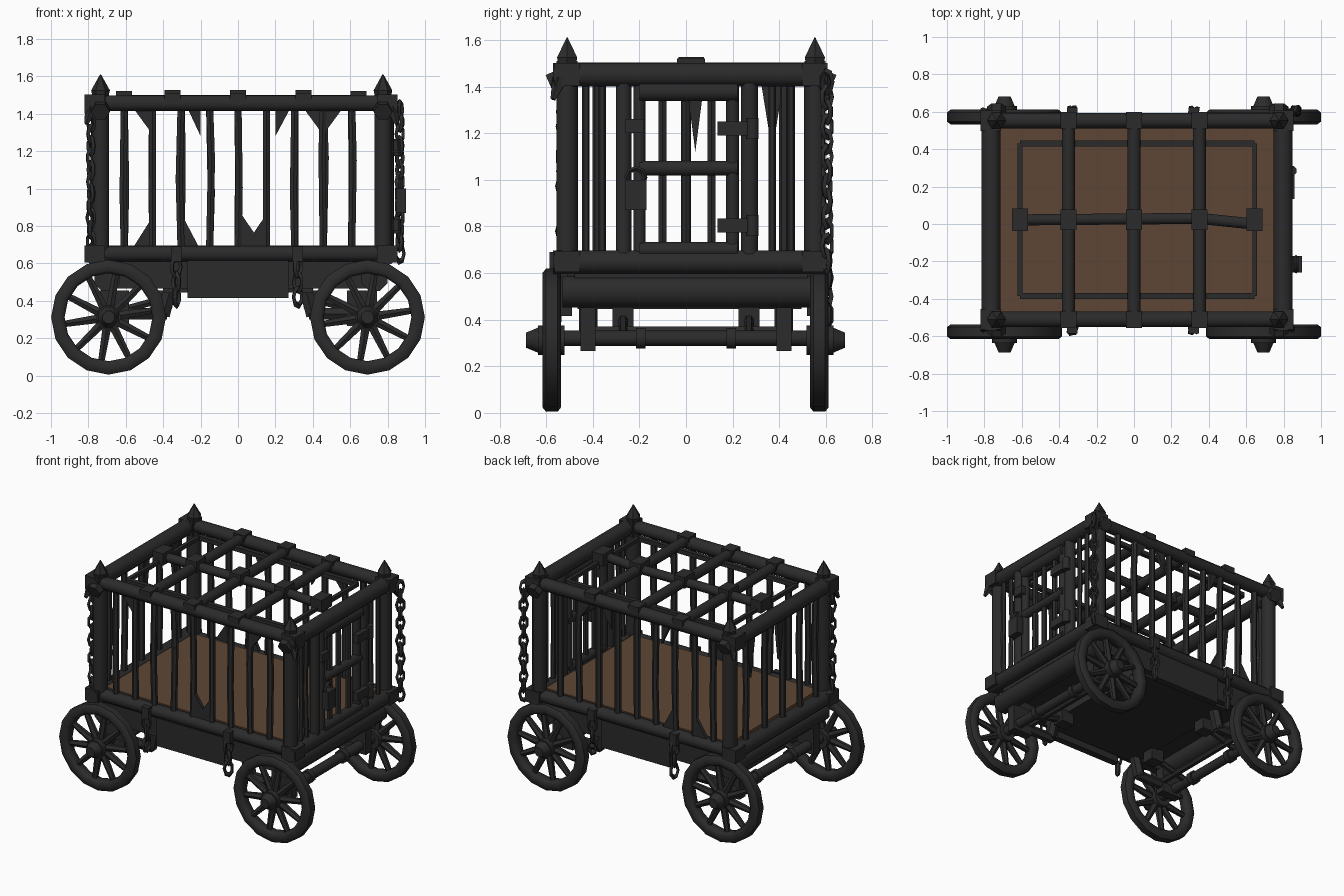
import bpy, bmesh, math, random
from mathutils import Matrix, Vector

random.seed(4)
if "Cube" in bpy.data.objects:
    bpy.data.objects.remove(bpy.data.objects["Cube"])


def material(name, rgb):
    m = bpy.data.materials.new(name)
    m.use_nodes = True
    m.diffuse_color = (*rgb, 1)
    m.node_tree.nodes["Principled BSDF"].inputs["Base Color"].default_value = (*rgb, 1)
    return m


IRON = material("dark iron", (0.024, 0.024, 0.024))
WOOD = material("brown planks", (0.112, 0.062, 0.036))


def rod(bm, a, b, r, sides=8, r2=None):
    a, b = Vector(a), Vector(b)
    d = b - a
    m = (Matrix.Translation((a + b) / 2) @ d.to_track_quat('Z', 'Y').to_matrix().to_4x4()
         @ Matrix.Rotation(math.pi / sides, 4, 'Z'))
    bmesh.ops.create_cone(bm, cap_ends=True, segments=sides, radius1=r,
                          radius2=r if r2 is None else r2, depth=d.length, matrix=m)


def box(bm, c, s):
    bmesh.ops.create_cube(bm, size=1, matrix=Matrix.Translation(c) @ Matrix.Diagonal((*s, 1)))


def ring(bm, profile, n, m):
    # closed (radius, height) profile swept round the local z axis
    loops = []
    for i in range(n):
        a = 2 * math.pi * i / n
        loops.append([bm.verts.new(m @ Vector((r * math.cos(a), r * math.sin(a), h)))
                      for r, h in profile])
    k = len(profile)
    for i in range(n):
        p, q = loops[i], loops[(i + 1) % n]
        for j in range(k):
            bm.faces.new((p[j], q[j], q[(j + 1) % k], p[(j + 1) % k]))


def wedge(bm, tri, offset):
    # triangular plate extruded by an offset
    o = Vector(offset) / 2
    lo = [bm.verts.new(Vector(p) - o) for p in tri]
    hi = [bm.verts.new(Vector(p) + o) for p in tri]
    bm.faces.new(lo)
    bm.faces.new(hi)
    for i in range(3):
        j = (i + 1) % 3
        bm.faces.new((lo[i], lo[j], hi[j], hi[i]))


def finish(name, bm, mat=IRON):
    bmesh.ops.recalc_face_normals(bm, faces=bm.faces)
    me = bpy.data.meshes.new(name)
    bm.to_mesh(me)
    bm.free()
    for p in me.polygons:
        p.use_smooth = True
    me.set_sharp_from_angle(angle=math.radians(50))
    me.materials.append(mat)
    ob = bpy.data.objects.new(name, me)
    bpy.context.scene.collection.objects.link(ob)


def chain(bm, top, count, step, r):
    for i in range(count):
        m = (Matrix.Translation(Vector(top) - Vector((0, 0, step * i)))
             @ Matrix.Rotation(math.radians(45 + 90 * i + random.uniform(-20, 20)), 4, 'Z')
             @ Matrix.Rotation(math.pi / 2, 4, 'X') @ Matrix.Diagonal((0.75, 1.3, 1, 1)))
        t = r * 0.4
        ring(bm, [(r + t, 0), (r, t), (r - t, 0), (r, -t)], 7, m)


XS, YS = (-0.735, 0.775), (-0.51, 0.553)
RAIL_XS = (-0.765, 0.797)
BOTTOM, TOP = 0.652, 1.456

# Wheels with spokes and hubs
for side, y in (("front", -0.576), ("back", 0.572)):
    out = math.copysign(1, y)
    for end, x in (("right", -0.692), ("left", 0.692)):
        bm = bmesh.new()
        c = Vector((x, y, 0.312))
        turn = Matrix.Translation(c) @ Matrix.Rotation(math.pi / 2, 4, 'X')
        ring(bm, [(0.307, -0.025), (0.307, 0.025), (0.288, 0.04), (0.25, 0.04),
                  (0.235, 0.025), (0.235, -0.025), (0.25, -0.04), (0.288, -0.04)], 16, turn)
        for i in range(10):
            a = math.tau * i / 10 + 0.15
            d = Vector((math.cos(a), 0, math.sin(a)))
            rod(bm, c + d * 0.04, c + d * 0.25, 0.027, 6, 0.019)
        rod(bm, c - Vector((0, 0.055 * out, 0)), c + Vector((0, 0.06 * out, 0)), 0.066, 10)
        rod(bm, c + Vector((0, 0.06 * out, 0)), c + Vector((0, 0.11 * out, 0)), 0.058, 8, 0.035)
        finish(f"{side}_{end}_wheel", bm)

# Axles, axle blocks and struts
for end, s in (("right", -1), ("left", 1)):
    bm = bmesh.new()
    x = s * 0.692
    rod(bm, (x, -0.56, 0.32), (x, 0.56, 0.32), 0.036)
    rod(bm, (x - s * 0.1, -0.42, 0.35), (x - s * 0.1, 0.42, 0.35), 0.024, 6)
    for y in (-0.42, 0.42):
        box(bm, (x - s * 0.03, y, 0.36), (0.16, 0.065, 0.19))
        rod(bm, (x, y, 0.33), (s * 0.38, y, 0.33), 0.035, 6)
        rod(bm, (s * 0.4, y, 0.32), (s * 0.36, y, 0.47), 0.04, 6)
    for y in (-0.27, 0.27):
        box(bm, (s * 0.4, y, 0.41), (0.1, 0.09, 0.09))
        rod(bm, (x, y * 0.72 - 0.02, 0.32), (x, y * 0.72 + 0.02, 0.32), 0.048)
        rod(bm, (x, y, 0.33), (s * 0.4, y, 0.41), 0.022, 6)
    finish(f"{end}_axle", bm)

# Chassis: slab, side sills, end beams, hanging box and side plates
bm = bmesh.new()
box(bm, (0.017, 0.022, 0.59), (1.5, 1.0, 0.08))
box(bm, (0, 0.015, 0.51), (0.8, 0.96, 0.13))
for y in (-0.48, 0.51):
    box(bm, (0.017, y, 0.54), (1.46, 0.06, 0.15))
for y in (-0.515, 0.545):
    box(bm, (0, y, 0.515), (0.54, 0.05, 0.2))
for x in (-0.7, 0.73):
    rod(bm, (x, -0.53, 0.52), (x, 0.55, 0.52), 0.074)
finish("chassis", bm)

# Floor boards
bm = bmesh.new()
box(bm, (0.017, 0.022, 0.662), (1.47, 1.0, 0.066))
finish("floor", bm, WOOD)

# Corner posts and perimeter rails
bm = bmesh.new()
for x, rx in zip(XS, RAIL_XS):
    for y in YS:
        rod(bm, (x, y, 0.61), (x, y, 1.48), 0.05)
        box(bm, (rx, y, 1.452), (0.11, 0.11, 0.1))
        box(bm, (rx, y, 0.65), (0.11, 0.11, 0.09))
    for z in (BOTTOM, TOP):
        rod(bm, (rx, YS[0] - 0.06, z - 0.005), (rx, YS[1] + 0.05, z - 0.005), 0.055)
for z in (BOTTOM, TOP):
    for y in YS:
        rod(bm, (RAIL_XS[0] - 0.03, y, z), (RAIL_XS[1] + 0.04, y, z), 0.045)
finish("cage_frame", bm)

# Corner finials and bent hooks
bm = bmesh.new()
for i, x in enumerate(XS):
    for j, y in enumerate(YS):
        sx, sy = 2 * i - 1, 2 * j - 1
        rod(bm, (x + sx * 0.05, y + sy * 0.03, 1.43),
            (x + sx * 0.075, y + sy * 0.06, 1.345), 0.035, 5, 0.012)
        rod(bm, (x, y + sy * 0.03, 1.43), (x, y + sy * 0.075, 1.41), 0.05, 6)
        rod(bm, (x, y, 1.48), (x, y, 1.525), 0.04, 6, 0.05)
        rod(bm, (x, y, 1.525), (x, y, 1.61), 0.05, 6, 0.003)
finish("corner_finials", bm)

# Roof beams, thin inner frame and joint blocks
bm = bmesh.new()
for x in (-0.35, 0, 0.35):
    rod(bm, (x, YS[0], 1.47), (x, YS[1], 1.47), 0.037)
    box(bm, (x, 0.022, 1.488), (0.085, 0.11, 0.08))
    for y in YS:
        box(bm, (x, y, 1.488), (0.085, 0.09, 0.045))
rod(bm, (-0.61, 0.022, 1.47), (0.35, 0.03, 1.47), 0.032)
rod(bm, (0.35, 0.03, 1.47), (0.64, 0.0, 1.47), 0.032)
for x in (-0.61, 0.645):
    box(bm, (x, 0.022, 1.478), (0.085, 0.12, 0.085))
    rod(bm, (x, -0.385, 1.45), (x, 0.43, 1.45), 0.018, 4)
for y in (-0.385, 0.43):
    rod(bm, (-0.61, y, 1.45), (0.645, y, 1.45), 0.022, 4)
finish("roof_grid", bm)

# Vertical cage bars, slightly bent at mid height
bm = bmesh.new()


def bar(x, y, r=0.022):
    dx = random.uniform(-0.012, 0.012)
    mid = (x + dx, y, random.uniform(0.95, 1.2))
    rod(bm, (x, y, 0.66), mid, r, 6)
    rod(bm, mid, (x, y, 1.45), r, 6)


for y in YS:
    for i in range(9):
        bar(0.152 * (i - 4), y)
for y in (-0.38, -0.2, 0, 0.2, 0.42):
    bar(RAIL_XS[0], y)
for y in (-0.43, -0.36, 0.37, 0.45):
    bar(RAIL_XS[1], y, 0.017)
finish("cage_bars", bm)

# Splintered gussets at the bar ends
bm = bmesh.new()
for x, j, w in ((-0.45, 0, -0.11), (-0.2, 1, -0.07), (0.2, 1, 0.08), (0.45, 0, 0.11), (0.46, 1, -0.11)):
    wedge(bm, [(x, YS[j], 1.43), (x + w, YS[j], 1.43), (x, YS[j], 1.28)], (0, 0.025, 0))
for x, j, w in ((-0.45, 1, -0.12), (-0.3, 1, 0.1), (0.02, 0, 0.13), (0.15, 0, -0.13)):
    wedge(bm, [(x, YS[j], 0.67), (x + w, YS[j], 0.67), (x, YS[j], 0.86)], (0, 0.025, 0))
x = RAIL_XS[0]
for y, w in ((0.42, -0.1), (0.0, 0.08)):
    wedge(bm, [(x, y, 1.43), (x, y + w, 1.43), (x, y + w / 2, 1.12)], (0.025, 0, 0))
finish("bar_gussets", bm)

# Door in the left end with hinges and padlock
bm = bmesh.new()
x = RAIL_XS[1]
for y, r in ((-0.268, 0.036), (-0.2, 0.028), (0.2, 0.03), (0.272, 0.04)):
    rod(bm, (x, y, 0.67), (x, y, 1.43), r)
for z, r in ((1.38, 0.046), (1.05, 0.034), (0.7, 0.036)):
    rod(bm, (x + 0.005, -0.2, z), (x + 0.005, 0.22, z), r)
for y in (-0.1, 0.0, 0.11):
    rod(bm, (x, y, 0.68), (x, y, 1.38), 0.02, 6)
finish("door", bm)
bm = bmesh.new()
for z in (1.22, 0.805):
    box(bm, (x + 0.04, 0.22, z), (0.04, 0.17, 0.06))
    rod(bm, (x + 0.045, 0.285, z - 0.045), (x + 0.045, 0.285, z + 0.045), 0.028)
box(bm, (x + 0.035, -0.22, 1.23), (0.04, 0.08, 0.06))
box(bm, (x + 0.075, -0.215, 0.935), (0.05, 0.09, 0.13))
ring(bm, [(0.05, 0), (0.04, 0.012), (0.028, 0), (0.04, -0.012)], 8,
     Matrix.Translation((x + 0.07, -0.215, 1.01)) @ Matrix.Rotation(math.pi / 2, 4, 'Y'))
finish("hinges_and_padlock", bm)

# Hanging corner chains and short side chains
bm = bmesh.new()
chain(bm, (0.865, 0.605, 1.42), 13, 0.064, 0.034)
chain(bm, (-0.785, -0.53, 1.42), 13, 0.064, 0.034)
finish("corner_chains", bm)
bm = bmesh.new()
for x in (-0.33, 0.32):
    for y in (YS[0] - 0.055, YS[1] + 0.05):
        box(bm, (x, y, 0.65), (0.055, 0.04, 0.08))
        chain(bm, (x, y, 0.58), 3, 0.08, 0.036)
finish("side_chains", bm)
